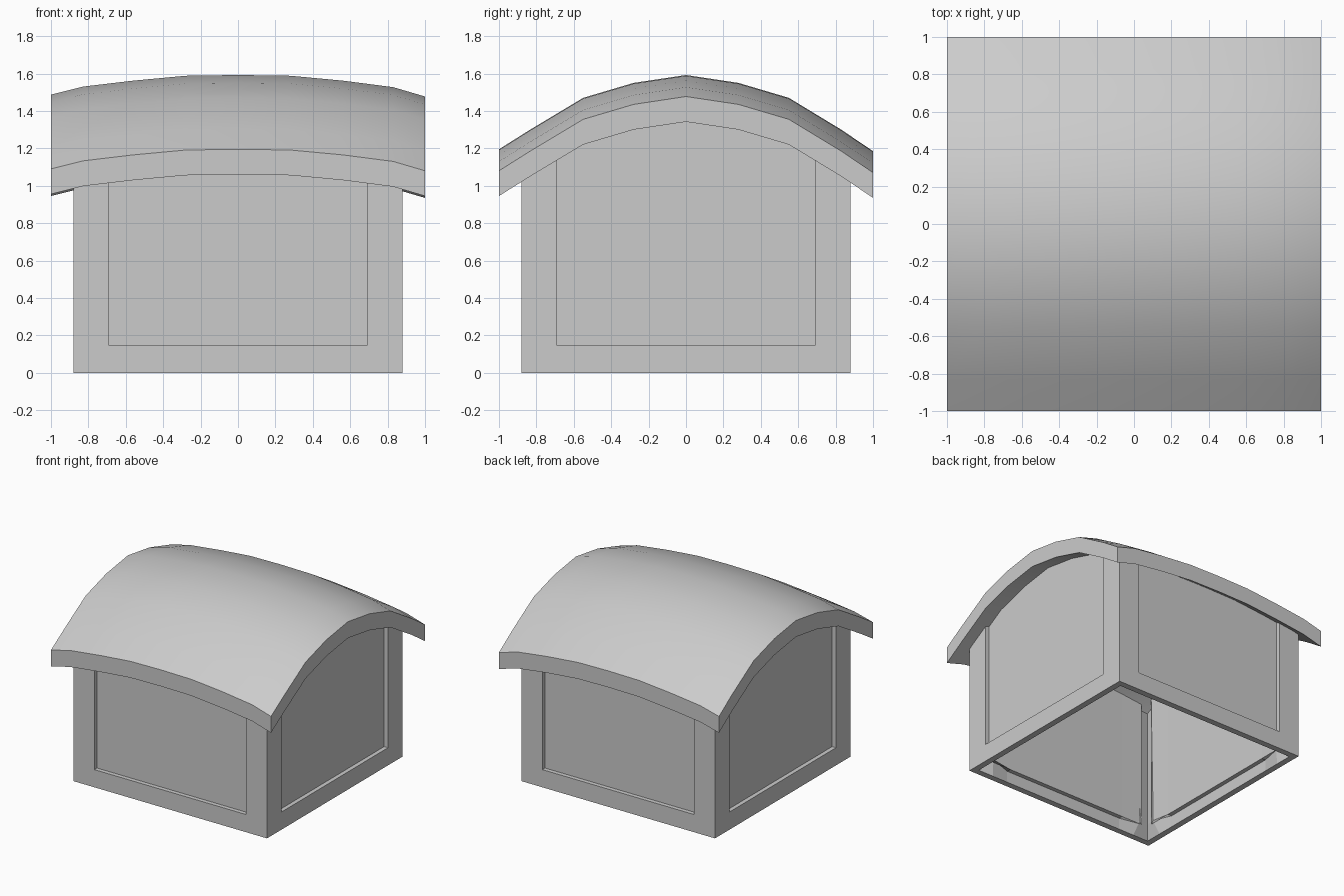
import bpy, bmesh
from mathutils import Matrix, Vector

if "Cube" in bpy.data.objects:
    bpy.data.objects.remove(bpy.data.objects["Cube"])

# roof height = cross profile along y + gentle sag along x
CROSS = [(-1, 1.195), (-.83, 1.302), (-.55, 1.47), (-.28, 1.55), (0, 1.592),
         (.28, 1.55), (.55, 1.47), (.83, 1.30), (1, 1.185)]
SAG = [(-1, -.105), (-.83, -.062), (-.56, -.03), (-.28, -.004), (0, 0),
       (.28, -.004), (.56, -.03), (.83, -.065), (1, -.115)]
ROOF_T, HALF, PANEL, RAIL, DEPTH, WALL_T = .135, .88, .69, .145, .035, .05


def lerp(table, t):
    for (a, va), (b, vb) in zip(table, table[1:]):
        if t <= b:
            return va + (vb - va) * (t - a) / (b - a)
    return table[-1][1]


def roof_z(x, y):
    return lerp(CROSS, y) + lerp(SAG, x)


def finish(bm, name):
    me = bpy.data.meshes.new(name)
    bm.to_mesh(me)
    bm.free()
    ob = bpy.data.objects.new(name, me)
    bpy.context.collection.objects.link(ob)
    return ob


# curved roof slab, extruded straight down
bm = bmesh.new()
grid = [[bm.verts.new((x, y, roof_z(x, y))) for y, _ in CROSS] for x, _ in SAG]
low = [[bm.verts.new(v.co - Vector((0, 0, ROOF_T))) for v in col] for col in grid]
n = len(CROSS)
for i in range(n - 1):
    for j in range(n - 1):
        for g in (grid, low):
            f = bm.faces.new((g[i][j], g[i + 1][j], g[i + 1][j + 1], g[i][j + 1]))
            f.smooth = True
    for e in (0, n - 1):
        bm.faces.new((grid[i][e], grid[i + 1][e], low[i + 1][e], low[i][e]))
        bm.faces.new((grid[e][i], grid[e][i + 1], low[e][i + 1], low[e][i]))
bmesh.ops.recalc_face_normals(bm, faces=bm.faces)
for e in bm.edges:
    e.smooth = e.calc_face_angle(0) < .7
finish(bm, "roof")

# four walls with recessed panels, tops buried in the roof
inner = [-PANEL, -.55, -.28, 0, .28, .55, PANEL]
columns = ([(-HALF, 0), (-.83, 0), (-PANEL, 0)] + [(u, DEPTH) for u in inner]
           + [(PANEL, 0), (.83, 0), (HALF, 0)])
bm = bmesh.new()
for k in range(4):
    rot = Matrix.Rotation(k * 1.5707963268, 4, 'Z')

    def point(u, d, z=None):
        p = rot @ Vector((u, -HALF + d, 0))
        outer = rot @ Vector((u, -HALF, 0))
        p.z = roof_z(outer.x, outer.y) - ROOF_T + .07 if z is None else z
        return p

    def quad(*pts):
        bm.faces.new([bm.verts.new(p) for p in pts])

    for (u, d), (w, e) in zip(columns, columns[1:]):
        quad(point(u, d, RAIL), point(w, e, RAIL), point(w, e), point(u, d))
        if u != w:
            quad(point(u, 0, 0), point(w, 0, 0), point(w, 0, RAIL), point(u, 0, RAIL))
            if d:  # sill of the panel
                quad(point(u, 0, RAIL), point(w, 0, RAIL), point(w, d, RAIL), point(u, d, RAIL))
bmesh.ops.remove_doubles(bm, verts=bm.verts, dist=.0005)
walls = finish(bm, "walls")
solid = walls.modifiers.new("thickness", 'SOLIDIFY')
solid.thickness = WALL_T
solid.offset = -1
solid.use_even_offset = True
